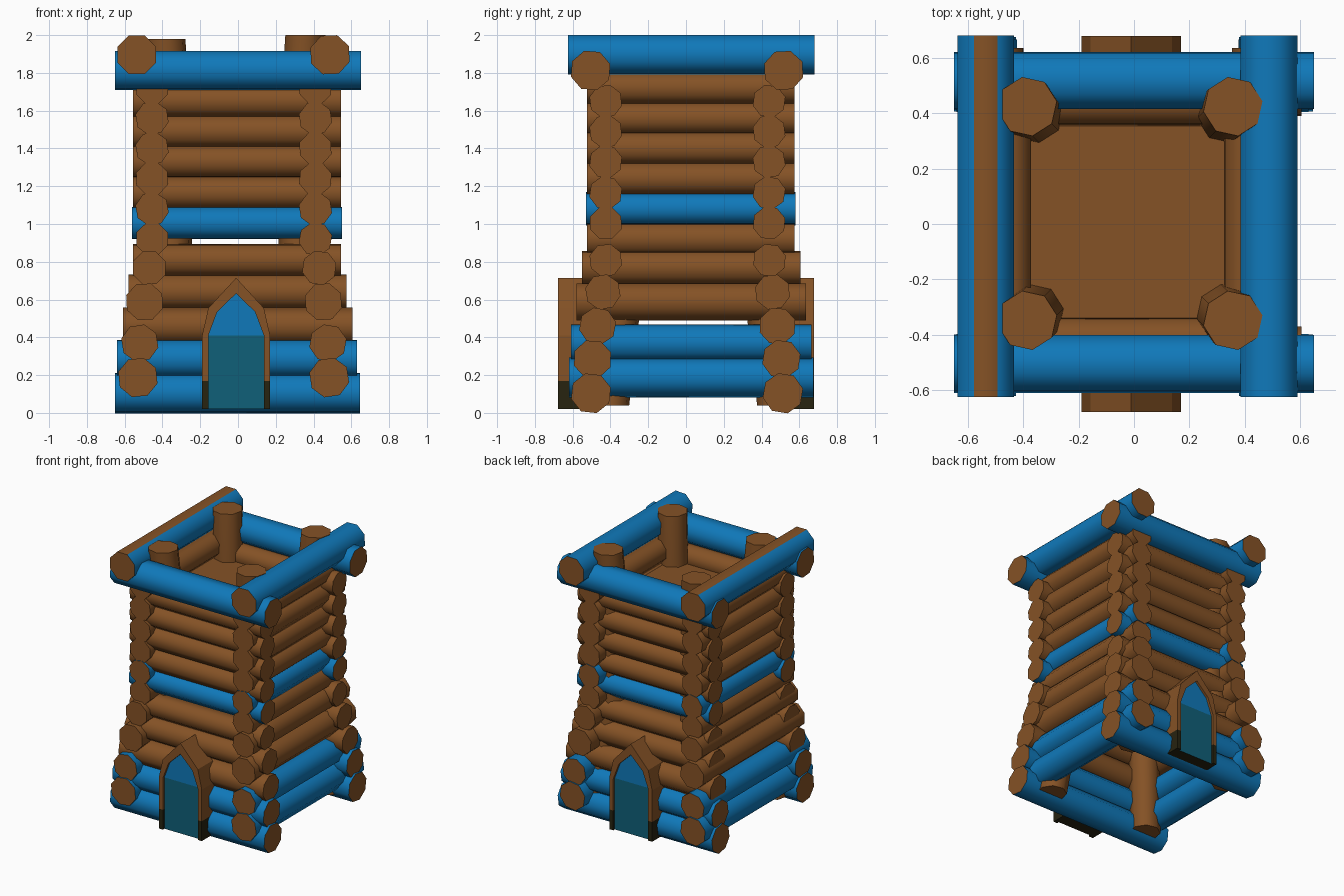
import bpy, bmesh, math, random
from mathutils import Vector

if "Cube" in bpy.data.objects:
    bpy.data.objects.remove(bpy.data.objects["Cube"])
random.seed(4)


def material(name, rgb):
    m = bpy.data.materials.new(name)
    m.diffuse_color = (*rgb, 1)
    m.use_nodes = True
    m.node_tree.nodes["Principled BSDF"].inputs["Base Color"].default_value = m.diffuse_color
    return m


WOOD = material("brown wood", (0.235, 0.085, 0.019))
BLUE = material("blue paint", (0.005, 0.19, 0.49))
TEAL = material("teal door", (0.005, 0.115, 0.19))
DARK = material("dark base", (0.02, 0.017, 0.005))
MATS = [WOOD, BLUE, TEAL, DARK]


def finish(bm, name, smooth=None):
    bmesh.ops.recalc_face_normals(bm, faces=bm.faces)
    me = bpy.data.meshes.new(name)
    bm.to_mesh(me)
    bm.free()
    ob = bpy.data.objects.new(name, me)
    bpy.context.collection.objects.link(ob)
    for m in MATS:
        me.materials.append(m)
    if smooth:
        bpy.ops.object.select_all(action='DESELECT')
        ob.select_set(True)
        bpy.context.view_layer.objects.active = ob
        bpy.ops.object.shade_smooth_by_angle(angle=math.radians(smooth))
    return ob


def tube(name, path, r, axis, turn, side_mat=0, top_mat=None):
    """Eight-sided capped tube; rings lie square to the given axis."""
    bm = bmesh.new()
    rings = []
    for p in path:
        ring = []
        for i in range(8):
            a = turn + i * math.pi / 4
            u, v = r * math.cos(a), r * math.sin(a)
            off = {'x': (0, u, v), 'y': (u, 0, v), 'z': (u, v, 0)}[axis]
            ring.append(bm.verts.new(Vector(p) + Vector(off)))
        rings.append(ring)
    for a, b in zip(rings, rings[1:]):
        for i in range(8):
            j = (i + 1) % 8
            f = bm.faces.new((a[i], a[j], b[j], b[i]))
            f.material_index = side_mat
            if top_mat is not None and i == 1:
                f.material_index = top_mat
    bm.faces.new(rings[0])
    bm.faces.new(rings[-1])
    return finish(bm, name, 50)


# Log rows: height, half-height, end A, end B, wall A, wall B, painted blue
X_LOGS = [(.104, .104, -.65, .645, -.503, .513, 1), (.285, .099, -.64, .63, -.495, .505, 1),
          (.46, .095, -.61, .605, -.468, .484, 0), (.64, .091, -.58, .575, -.44, .458, 0),
          (.808, .085, -.555, .545, -.425, .442, 0), (1.005, .085, -.56, .55, -.425, .44, 1)]
X_LOGS += [(z, .085, -.555, .545, -.425, .44, 0) for z in (1.165, 1.33, 1.49, 1.65)]
X_LOGS += [(1.813, .104, -.65, .65, -.505, .517, 1)]
Y_LOGS = [(.187, .102, -.62, .675, -.53, .483, 1), (.37, .095, -.61, .665, -.52, .476, 1),
          (.588, .097, -.58, .635, -.495, .452, 0), (.768, .088, -.55, .605, -.47, .43, 0),
          (.92, .085, -.525, .575, -.455, .41, 0), (1.08, .085, -.53, .58, -.455, .41, 1)]
Y_LOGS += [(z, .085, -.525, .575, -.455, .41, 0) for z in (1.24, 1.4, 1.56, 1.72)]
Y_LOGS += [(1.896, .104, -.625, .68, -.535, .487, 1)]

for z, r, a, b, w0, w1, blue in X_LOGS:
    for side, w in (("front", w0), ("back", w1)):
        tube(side + "_log", [(a, w, z), (b, w, z)], r * 1.05, 'x',
             math.radians(22.5 + random.uniform(-12, 12)), blue)
for z, r, a, b, w0, w1, blue in Y_LOGS:
    for side, w in (("left", w0), ("right", w1)):
        # the top left log has one bare strip along its upper face
        bare = 0 if (side == "left" and z > 1.8) else None
        turn = 22.5 if z > 1.8 and side == "left" else 22.5 + random.uniform(-12, 12)
        tube(side + "_log", [(w, a, z), (w, b, z)], r * 1.06, 'y', math.radians(turn), blue, bare)

# Corner posts follow the sloping walls inside
for sx in (-1, 1):
    for sy in (-1, 1):
        top = 1.98 if sx < 0 else 2.0
        path = [(-.014 + sx * h, .038 + sy * (h + .015), z) for z, h in
                ((.04, .43), (.475, .38), (.9, .335), (1.6, .345), (top, .371))]
        tube("corner_post", path, .108, 'z', math.radians(10))

# Platform near the top
bm = bmesh.new()
bmesh.ops.create_cube(bm, size=1)
for v in bm.verts:
    v.co = (-.022 + v.co.x * .84, .01 + v.co.y * .84, 1.62 + v.co.z * .02)
finish(bm, "platform")

# Doorways: half-outlines of the pointed arch as (half-width, height)
OUTER = [(.18, .02), (.18, .17), (.18, .41), (.147, .555), (0, .715)]
INNER = [(.147, .02), (.147, .17), (.147, .41), (.1, .535), (0, .632)]


def arch(half):
    left = [(-.01 - w, z) for w, z in half]
    right = [(-.01 + w, z) for w, z in half[:-1]]
    return left + right[::-1]


def doorway(name, sign):
    bm = bmesh.new()
    lines = [(OUTER, .5), (OUTER, .678), (INNER, .678), (INNER, .5)]
    rows = [[bm.verts.new((x, sign * y, z)) for x, z in arch(h)] for h, y in lines]
    for k in range(4):
        a, b = rows[k], rows[(k + 1) % 4]
        for i in range(len(a) - 1):
            f = bm.faces.new((a[i], a[i + 1], b[i + 1], b[i]))
            f.material_index = 3 if f.calc_center_median().z < .16 else 0
    for i in (0, -1):
        bm.faces.new([r[i] for r in rows]).material_index = 3
    finish(bm, name + "_door_frame")
    # door leaf with a dark underside, teal below the arch and blue within it
    bm = bmesh.new()
    pts = arch(INNER)
    front = [bm.verts.new((x, sign * .66, z)) for x, z in pts]
    back = [bm.verts.new((x, sign * .5, z)) for x, z in pts]
    for ring in (front, back):
        bm.faces.new(ring[:3] + ring[-3:]).material_index = 2
        bm.faces.new(ring[2:-2]).material_index = 1
    bm.faces.new((front[0], front[-1], back[-1], back[0])).material_index = 3
    finish(bm, name + "_door")


doorway("front", -1)
doorway("back", 1)
